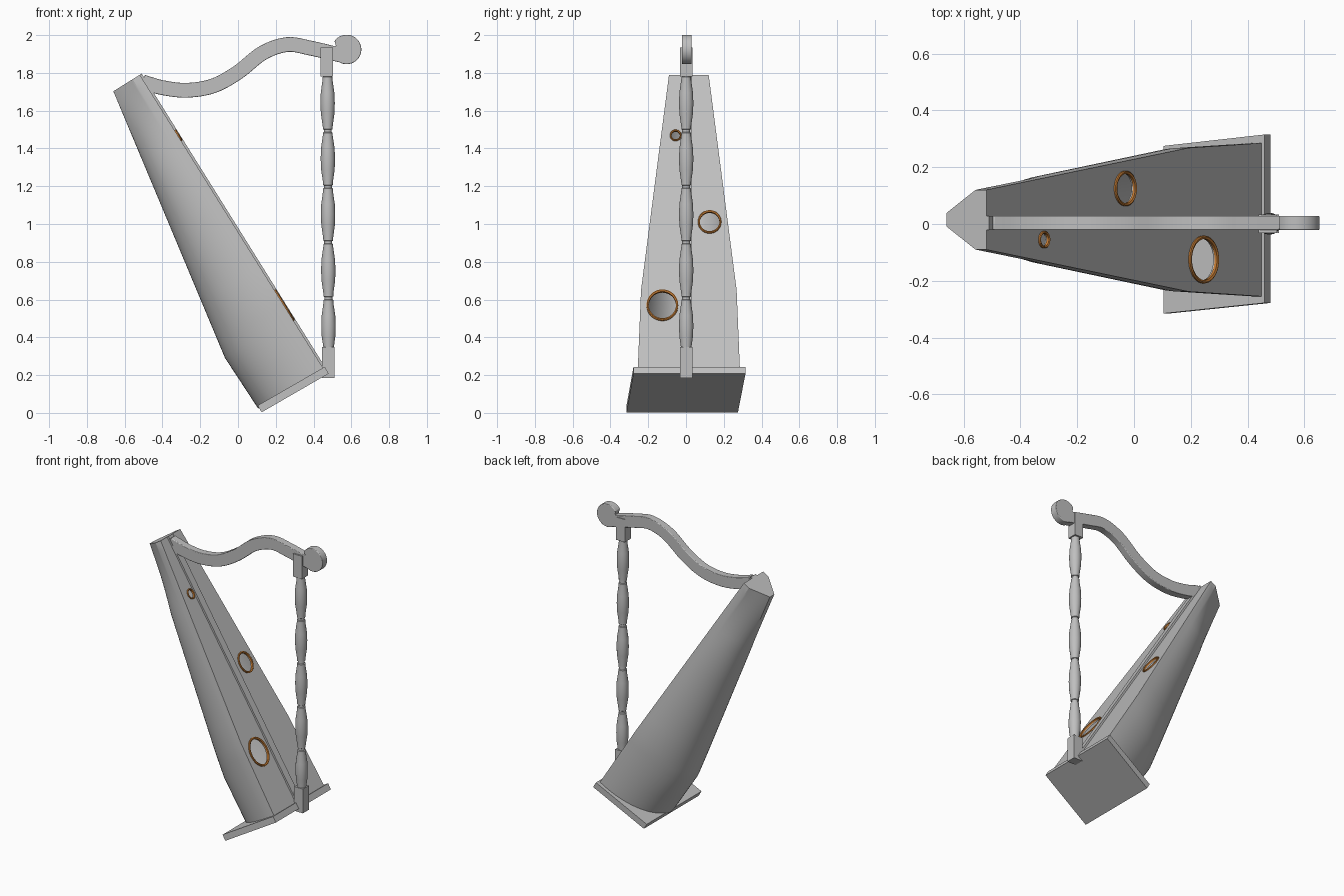
import bpy, bmesh, math
from mathutils import Vector

if "Cube" in bpy.data.objects:
    bpy.data.objects.remove(bpy.data.objects["Cube"])

# Materials
def material(name, rgb):
    m = bpy.data.materials.new(name)
    m.diffuse_color = (*rgb, 1)
    m.use_nodes = True
    m.node_tree.nodes["Principled BSDF"].inputs["Base Color"].default_value = m.diffuse_color
    return m

GREY = material("light grey", (0.52, 0.52, 0.52))
ORANGE = material("orange brown", (0.55, 0.2, 0.035))

def finish(bm, name, mat, angle=30):
    bmesh.ops.recalc_face_normals(bm, faces=bm.faces)
    me = bpy.data.meshes.new(name)
    bm.to_mesh(me)
    bm.free()
    ob = bpy.data.objects.new(name, me)
    bpy.context.collection.objects.link(ob)
    me.materials.append(mat)
    bpy.ops.object.select_all(action='DESELECT')
    ob.select_set(True)
    bpy.context.view_layer.objects.active = ob
    bpy.ops.object.shade_smooth_by_angle(angle=math.radians(angle))
    return ob

def loft(bm, sections, closed=True):
    """Skin a list of point rings; returns the vertex rings."""
    rings = [[bm.verts.new(p) for p in sec] for sec in sections]
    for a, b in zip(rings, rings[1:]):
        n = len(a)
        for i in range(n if closed else n - 1):
            j = (i + 1) % n
            bm.faces.new((a[i], a[j], b[j], b[i]))
    return rings

def lerp_table(table, x):
    for (x0, y0), (x1, y1) in zip(table, table[1:]):
        if x <= x1:
            return y0 + (y1 - y0) * (x - x0) / (x1 - x0)
    return table[-1][1]

# Slanted frame of the sound box: s runs down the board, d runs into the back
LEN, MID = 1.83, 0.015
ALONG, BACK = Vector((0.530, 0, -0.848)), Vector((-0.848, 0, -0.530))
def place(s, y, d):
    return Vector((-0.52, MID + y, 1.79)) + ALONG * s + BACK * d

WIDTH = [(0, 0.105), (1.344, 0.253), (LEN, 0.27)]
DEPTH = [(0, 0.165), (1.51, 0.412), (LEN, 0.405)]

# Rounded back shell, turning into a trapezoid at the top
def section(s, n=32):
    w, dep = lerp_table(WIDTH, s), lerp_table(DEPTH, s)
    t = 0.045 - 0.02 * s / LEN
    blend = max(0, 1 - s / 0.45)
    pts = [place(s, w, 0)]
    for i in range(n + 1):
        u = i / n
        a = math.pi * u
        e = (w * math.cos(a), math.sin(a))
        k = min(1, min(u, 1 - u) / 0.4375)
        y = w + (0.024 - w) * k
        if k == 1:
            y = 0.024 * (0.5 - u) / 0.0625
        else:
            y = math.copysign(y, 0.5 - u)
        y = e[0] + (y - e[0]) * blend
        d = e[1] + (k - e[1]) * blend
        pts.append(place(s, y, t + (dep - t) * d))
    pts.append(place(s, -w, 0))
    return pts

bm = bmesh.new()
stations = [0, .06, .12, .18, .24, .3, .38, .45, .7, .95, 1.2, 1.344, 1.43, 1.51, 1.67, LEN]
rings = loft(bm, [section(s) for s in stations], closed=False)
bm.faces.new(rings[0])
finish(bm, "back_shell", GREY)

# Sound board with three real holes
HOLES = [(0.38, -0.07, 0.03), (0.92, 0.11, 0.062), (1.44, -0.14, 0.084)]
STRETCH = 1.15
def ellipse(s, y, r, d, n=40):
    return [place(s + STRETCH * r * math.sin(2 * math.pi * i / n),
                  y + r * math.cos(2 * math.pi * i / n), d) for i in range(n)]

bm = bmesh.new()
outline = [place(s, w, 0) for s, w in WIDTH] + [place(s, -w, 0) for s, w in reversed(WIDTH)]
edges = []
for loop in [outline] + [ellipse(s, y, r * 0.9, 0) for s, y, r in HOLES]:
    vs = [bm.verts.new(p) for p in loop]
    edges += [bm.edges.new((vs[i - 1], vs[i])) for i in range(len(vs))]
bmesh.ops.triangle_fill(bm, edges=edges, use_beauty=True, normal=-BACK)
ret = bmesh.ops.extrude_face_region(bm, geom=bm.faces[:], use_keep_orig=True)
bmesh.ops.translate(bm, verts=[v for v in ret["geom"] if isinstance(v, bmesh.types.BMVert)],
                    vec=BACK * 0.012)
finish(bm, "sound_board", GREY)

# Rings around the holes
for i, (s, y, r) in enumerate(HOLES):
    t = 0.004 + r * 0.06
    bm = bmesh.new()
    prof = [(r, 0.004), (r, -0.006), (r - t / 2, -0.009), (r - 1.3 * t, -0.006), (r - 1.3 * t, 0.004)]
    loft(bm, [ellipse(s, y, rr, d) for rr, d in prof + prof[:1]])
    bmesh.ops.remove_doubles(bm, verts=bm.verts, dist=1e-5)
    finish(bm, f"hole_ring_{i + 1}", ORANGE)

# Boxes from eight corners
def prism(name, bottom, top, bevel=0):
    bm = bmesh.new()
    r = loft(bm, [bottom, top])
    bm.faces.new(r[0])
    bm.faces.new(r[1])
    ob = finish(bm, name, GREY)
    if bevel:
        mod = ob.modifiers.new("soft edges", 'BEVEL')
        mod.width, mod.segments, mod.limit_method = bevel, 3, 'ANGLE'
        mod.angle_limit = math.radians(40)
    return ob

# Centre rib that holds the strings
def rib_end(s):
    return [place(s, y - 0.012, d) for y, d in [(-.025, .005), (.025, .005), (.025, -.012), (-.025, -.012)]]
prism("string_rib", rib_end(0.0), rib_end(LEN))

# Base plate, slightly skewed
low = [(.48, -.278, .208), (.48, .315, .208), (.125, .275, .003), (.125, -.315, .003)]
prism("base_plate", low, [(x - 0.021, y, z + 0.036) for x, y, z in low])

# Pillar end blocks
def block(name, x0, x1, y0, y1, z0, z1):
    ring = [(x0, y0), (x1, y0), (x1, y1), (x0, y1)]
    prism(name, [(x, y, z0) for x, y in ring], [(x, y, z1) for x, y in ring])
block("pillar_bottom_block", 0.445, 0.511, -0.031, 0.034, 0.185, 0.35)
block("pillar_top_block", 0.438, 0.504, -0.031, 0.034, 1.78, 1.935)

# Turned pillar: five repeated spindles with grooves between
bm = bmesh.new()
profile = []
for k in range(5):
    c = 0.46 + 0.295 * k
    profile += [(c + h, r) for h, r in [(-.1475, .021), (-.141, .021), (-.138, .026), (-.125, .026), (-.055, .036),
                                        (0, .038), (.055, .036), (.125, .026), (.138, .026), (.141, .021)]]
profile.append((1.79, .026))
N = 24
rings = loft(bm, [[(0.477 - 0.004 * (z - 1) + r * math.cos(2 * math.pi * i / N),
                    0.001 + r * math.sin(2 * math.pi * i / N), z) for i in range(N)] for z, r in profile])
bm.faces.new(rings[0])
bm.faces.new(rings[-1])
finish(bm, "turned_pillar", GREY)

# Wavy neck ending in a round scroll
PATH = [(-.505, 1.752), (-.4, 1.722), (-.27, 1.708), (-.13, 1.732), (0, 1.803),
        (.13, 1.905), (.26, 1.95), (.38, 1.932), (.51, 1.902)]
def spline(pts, steps=6):
    pts = [Vector(p) for p in pts]
    ext = [2 * pts[0] - pts[1]] + pts + [2 * pts[-1] - pts[-2]]
    out = []
    for a, b, c, d in zip(ext, ext[1:], ext[2:], ext[3:]):
        for i in range(steps):
            t = i / steps
            out.append(0.5 * (2 * b + (c - a) * t + (2 * a - 5 * b + 4 * c - d) * t * t
                              + (3 * b - a - 3 * c + d) * t ** 3))
    return out + [pts[-1]]

curve = spline(PATH)
upper, lower = [], []
for i, p in enumerate(curve):
    tan = (curve[min(i + 1, len(curve) - 1)] - curve[max(i - 1, 0)]).normalized()
    nrm = Vector((-tan.y, tan.x)) * 0.039
    upper.append(p + nrm)
    lower.append(p - nrm)
scroll = [Vector((0.575 + 0.078 * math.cos(a), 1.924 + 0.078 * math.sin(a)))
          for a in [math.radians(145 - 265 * i / 36) for i in range(37)]]
shape = upper + scroll + lower[::-1]
prism("neck", [(p.x, -0.021, p.y) for p in shape], [(p.x, 0.029, p.y) for p in shape], 0.004)
